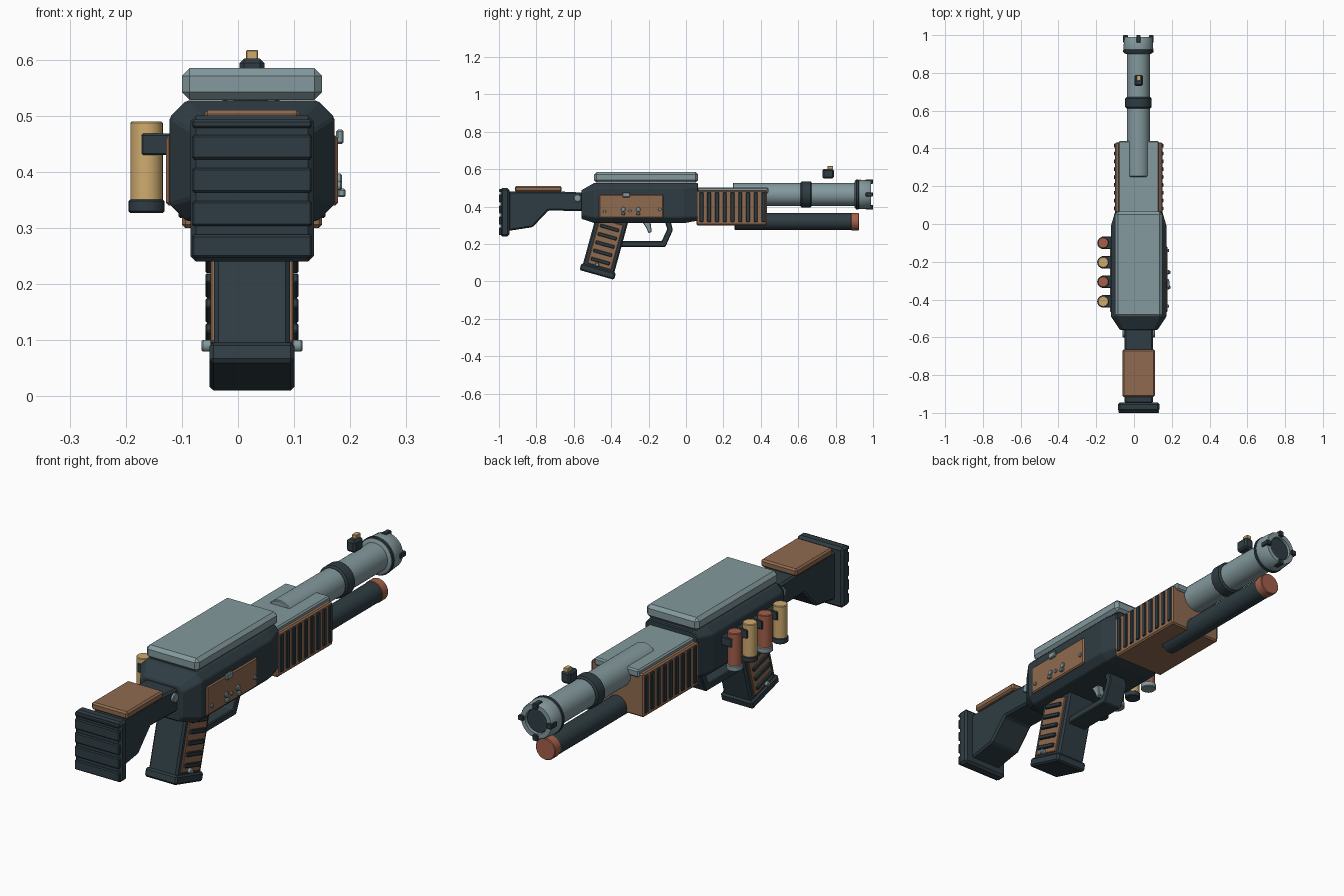
import bpy, bmesh, math
from mathutils import Matrix, Vector

if "Cube" in bpy.data.objects:
    bpy.data.objects.remove(bpy.data.objects["Cube"])

CX = 0.025  # centre plane of the body


def material(name, rgb):
    m = bpy.data.materials.new(name)
    m.diffuse_color = (*rgb, 1)
    m.use_nodes = True
    m.node_tree.nodes["Principled BSDF"].inputs["Base Color"].default_value = m.diffuse_color
    return m


DARK = material("dark_slate", (0.028, 0.046, 0.056))
GREY = material("blue_grey_metal", (0.23, 0.32, 0.34))
BROWN = material("brown_wood", (0.28, 0.145, 0.08))
GOLD = material("brass", (0.62, 0.41, 0.16))
COPPER = material("copper_red", (0.37, 0.115, 0.07))


def finish(name, bm, mat, bevel=0.0, smooth=False):
    bmesh.ops.recalc_face_normals(bm, faces=bm.faces)
    me = bpy.data.meshes.new(name)
    bm.to_mesh(me)
    bm.free()
    me.materials.append(mat)
    ob = bpy.data.objects.new(name, me)
    bpy.context.collection.objects.link(ob)
    if bevel:
        mod = ob.modifiers.new("bevel", "BEVEL")
        mod.width, mod.segments = bevel, 1
        mod.limit_method, mod.angle_limit = "ANGLE", math.radians(25)
    if smooth:
        for o in bpy.context.selected_objects:
            o.select_set(False)
        bpy.context.view_layer.objects.active = ob
        ob.select_set(True)
        bpy.ops.object.shade_smooth_by_angle(angle=math.radians(35))
    return ob


def box(name, x, y, z, mat, bevel=0.0):
    bm = bmesh.new()
    size = [b - a for a, b in (x, y, z)]
    mid = [(a + b) / 2 for a, b in (x, y, z)]
    bmesh.ops.create_cube(bm, size=1, matrix=Matrix.Translation(mid) @ Matrix.Diagonal((*size, 1)))
    return finish(name, bm, mat, bevel)


def loft(name, rings, mat, bevel=0.0, smooth=False):
    bm = bmesh.new()
    vs = [[bm.verts.new(p) for p in r] for r in rings]
    n = len(vs[0])
    for a, b in zip(vs, vs[1:]):
        for i in range(n):
            bm.faces.new((a[i], a[(i + 1) % n], b[(i + 1) % n], b[i]))
    bm.faces.new(vs[0])
    bm.faces.new(vs[-1])
    return finish(name, bm, mat, bevel, smooth)


def prism(name, yz, x0, x1, mat, bevel=0.0):
    return loft(name, [[(x, y, z) for y, z in yz] for x in (x0, x1)], mat, bevel)


def turned(name, origin, axis, profile, mat, seg=32):
    """Lathe (distance, radius) pairs along an axis."""
    d = Vector(axis)
    u = d.orthogonal().normalized()
    v = d.cross(u)
    rings = []
    for t, r in profile:
        rings.append([Vector(origin) + d * t + r * (u * math.cos(a) + v * math.sin(a))
                      for a in (2 * math.pi * i / seg for i in range(seg))])
    return loft(name, rings, mat, smooth=True)


def rod(name, origin, axis, length, r, mat, seg=32, c=0.003):
    return turned(name, origin, axis, [(0, r - c), (c, r), (length - c, r), (length, r - c)], mat, seg)


def mid_box(name, half, y, z, mat, bevel=0.0):
    return box(name, (CX - half, CX + half), y, z, mat, bevel)


# Butt plate with raised bands
mid_box("butt_plate", 0.11, (-0.992, -0.945), (0.24, 0.5), DARK, 0.01)
for i, (a, b) in enumerate([(0.247, 0.288), (0.303, 0.348), (0.363, 0.407), (0.422, 0.466), (0.478, 0.493)]):
    mid_box(f"butt_band_{i}", 0.107, (-1.0, -0.985), (a, b), DARK, 0.004)

# Stock and cheek rest
prism("stock", [(-0.95, 0.48), (-0.66, 0.48), (-0.55, 0.475), (-0.55, 0.375), (-0.735, 0.38),
                (-0.82, 0.29), (-0.95, 0.27)], CX - 0.075, CX + 0.075, DARK, 0.008)
mid_box("cheek_rest", 0.086, (-0.915, -0.665), (0.478, 0.51), BROWN, 0.007)

# Receiver as octagonal sections along the length
sections = [(-0.56, 0.1, 0.335, 0.487, 0.02), (-0.49, 0.147, 0.312, 0.527, 0.03),
            (-0.01, 0.147, 0.312, 0.527, 0.03), (0.065, 0.125, 0.325, 0.525, 0.02)]
rings = []
for y, w, lo, hi, c in sections:
    half = [(w - c, lo), (w, lo + c), (w, hi - c), (w - c, hi)]
    ring = half + [(-x, z) for x, z in reversed(half)]
    rings.append([(CX + x, y, z) for x, z in ring])
loft("receiver", rings, DARK, 0.004)
mid_box("top_cover", 0.125, (-0.492, 0.065), (0.528, 0.585), GREY, 0.014)

# Panels and pins on both sides
for s, side in ((1, "right"), (-1, "left")):
    box(f"{side}_panel", sorted((CX + s * 0.14, CX + s * 0.153)), (-0.465, -0.12), (0.34, 0.465), BROWN, 0.005)
    rod(f"{side}_stock_pin", (CX + s * 0.07, -0.58, 0.445), (s, 0, 0), 0.016, 0.02, GREY, 16)
    rod(f"{side}_grip_pin", (CX + s * 0.07, -0.475, 0.09), (s, 0, 0), 0.02, 0.011, GREY, 12)

box("catch", (0.175, 0.188), (-0.34, -0.30), (0.45, 0.475), GREY, 0.003)
for i, (y, z, r) in enumerate([(-0.435, 0.375, 0.008), (-0.14, 0.385, 0.009), (-0.335, 0.385, 0.012),
                               (-0.255, 0.385, 0.012), (-0.30, 0.378, 0.008)]):
    rod(f"panel_bolt_{i}", (0.175, y, z), (1, 0, 0), 0.01, r, GREY, 12, 0.002)
box("selector", (0.177, 0.192), (-0.345, -0.325), (0.355, 0.37), GREY, 0.003)
box("selector_front", (0.177, 0.192), (-0.265, -0.245), (0.355, 0.37), GREY, 0.003)

# Handguard with ribs and a metal top plate
mid_box("handguard", 0.125, (0.055, 0.432), (0.3, 0.487), BROWN, 0.006)
mid_box("handguard_top", 0.107, (0.06, 0.44), (0.47, 0.503), GREY, 0.006)
for i in range(9):
    y = 0.072 + i * 0.0415
    for s, side in ((1, "right"), (-1, "left")):
        box(f"{side}_rib_{i}", sorted((CX + s * 0.12, CX + s * 0.131)), (y, y + 0.021), (0.318, 0.477), DARK, 0.003)

# Barrel, collar and muzzle
BX, BZ = 0.023, 0.465
rod("barrel", (BX, 0.25, BZ), (0, 1, 0), 0.67, 0.061, GREY)
rod("barrel_collar", (BX, 0.612, BZ), (0, 1, 0), 0.06, 0.07, DARK, c=0.007)
turned("muzzle", (BX, 0.9, BZ), (0, 1, 0),
       [(0, 0.065), (0.006, 0.076), (0.03, 0.079), (0.085, 0.075), (0.09, 0.072), (0.09, 0.052), (0.07, 0.05)], GREY)
rod("muzzle_band", (BX, 0.908, BZ), (0, 1, 0), 0.016, 0.081, DARK)
rod("bore", (BX, 0.96, BZ), (0, 1, 0), 0.02, 0.052, DARK)
for i in range(4):
    tooth = box(f"muzzle_tooth_{i}", (-0.011, 0.011), (0.96, 1.0), (0.056, 0.081), DARK, 0.003)
    tooth.matrix_world = Matrix.Translation((BX, 0, BZ)) @ Matrix.Rotation(i * math.pi / 2, 4, "Y")

# Tube magazine
rod("magazine_tube", (CX, 0.26, 0.32), (0, 1, 0), 0.63, 0.045, DARK)
rod("magazine_cap", (CX, 0.882, 0.32), (0, 1, 0), 0.042, 0.047, COPPER)

# Front sight
mid_box("front_sight", 0.022, (0.73, 0.79), (0.55, 0.602), DARK, 0.008)
mid_box("sight_bead", 0.011, (0.757, 0.787), (0.6, 0.617), GOLD, 0.002)


# Slanted grip, placed in its own tilted frame
def tilt(u, v):
    return (-0.398 + 0.962 * u - 0.265 * v, 0.318 - 0.272 * u - 0.964 * v)


def grip_quad(u0, u1, v0, v1):
    return [tilt(u0, v0), tilt(u1, v0), tilt(u1, v1), tilt(u0, v1)]


prism("grip", grip_quad(-0.088, 0.086, -0.03, 0.27), CX - 0.068, CX + 0.068, DARK, 0.008)
prism("grip_base", grip_quad(-0.097, 0.095, 0.256, 0.294), CX - 0.076, CX + 0.076, DARK, 0.007)
for s, side in ((1, "right"), (-1, "left")):
    prism(f"{side}_grip_panel", grip_quad(-0.066, 0.066, 0.0, 0.248), CX + s * 0.06, CX + s * 0.074, BROWN, 0.003)
    for i in range(5):
        v = 0.025 + i * 0.046
        prism(f"{side}_grip_rib_{i}", grip_quad(-0.054, 0.05, v, v + 0.018), CX + s * 0.07, CX + s * 0.083, DARK, 0.003)

# Trigger and guard
prism("trigger_guard", [(-0.35, 0.215), (-0.13, 0.215), (-0.1, 0.28), (-0.115, 0.325), (-0.083, 0.325),
                        (-0.07, 0.275), (-0.11, 0.185), (-0.35, 0.185)], CX - 0.045, CX + 0.045, DARK, 0.004)
prism("trigger", [(-0.235, 0.32), (-0.19, 0.32), (-0.183, 0.265), (-0.2, 0.258), (-0.212, 0.285)],
      CX - 0.015, CX + 0.015, GREY, 0.003)

# Spare shells clipped to the left side
for i, y in enumerate((-0.1, -0.203, -0.306, -0.41)):
    body, base = ((COPPER, GREY), (GOLD, DARK))[i % 2]
    rod(f"shell_{i}", (-0.163, y, 0.345), (0, 0, 1), 0.145, 0.029, body, 24)
    rod(f"shell_base_{i}", (-0.163, y, 0.327), (0, 0, 1), 0.024, 0.032, base, 24)
    box(f"shell_clip_{i}", (-0.172, -0.115), (y - 0.033, y + 0.033), (0.43, 0.468), DARK, 0.003)
